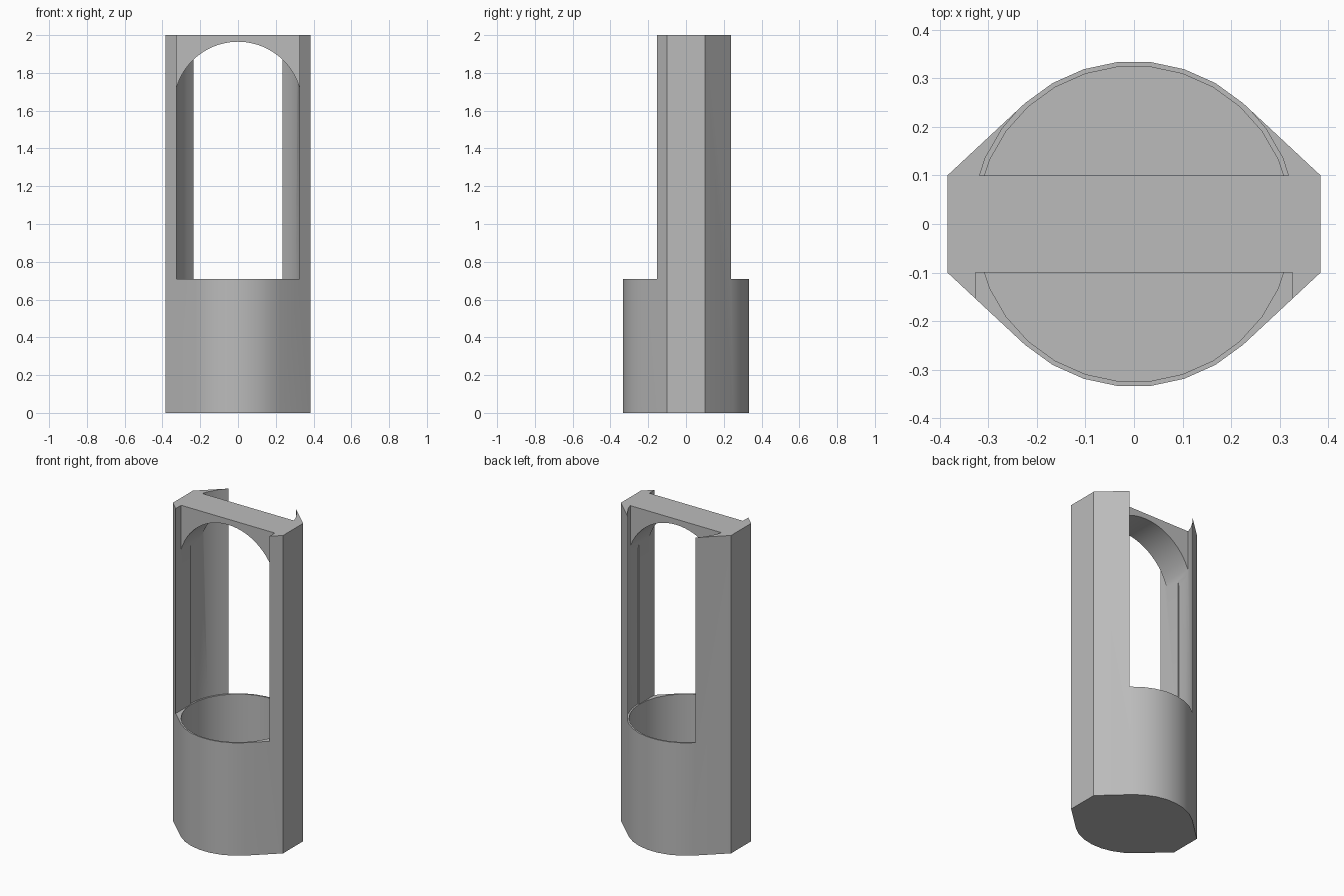
import bpy
import bmesh
from math import cos, sin, radians, asin, pi
from mathutils import Vector

if "Cube" in bpy.data.objects:
    bpy.data.objects.remove(bpy.data.objects["Cube"], do_unlink=True)

grey = bpy.data.materials.new("plain grey")
grey.use_nodes = True
COLOUR = (0.5, 0.5, 0.5, 1)
grey.diffuse_color = COLOUR
grey.node_tree.nodes["Principled BSDF"].inputs["Base Color"].default_value = COLOUR

HEIGHT, RIM, FLOOR = 2.0, 0.71, 0.01
OUTER, INNER = 0.335, 0.325
BAR = 0.1


def prism(name, points, direction):
    """Closed prism: an outline of 3D points swept along a direction."""
    bm = bmesh.new()
    face = bm.faces.new([bm.verts.new(p) for p in points])
    swept = bmesh.ops.extrude_face_region(bm, geom=[face])
    verts = [v for v in swept["geom"] if isinstance(v, bmesh.types.BMVert)]
    bmesh.ops.translate(bm, verts=verts, vec=Vector(direction))
    bmesh.ops.recalc_face_normals(bm, faces=bm.faces)
    mesh = bpy.data.meshes.new(name)
    bm.to_mesh(mesh)
    bm.free()
    mesh.materials.append(grey)
    obj = bpy.data.objects.new(name, mesh)
    bpy.context.collection.objects.link(obj)
    return obj


def upright(name, outline, bottom, top):
    return prism(name, [(x, y, bottom) for x, y in outline], (0, 0, top - bottom))


def arc(radius, start, stop, step=12):
    return [(radius * cos(radians(a)), radius * sin(radians(a)))
            for a in range(start, stop + 1, step)]


def mirrored(half):
    """Complete a right-hand outline, listed front to back, across x = 0."""
    return half + [(-x, y) for x, y in reversed(half)]


def combine(target, tool, operation):
    mod = target.modifiers.new(operation, 'BOOLEAN')
    mod.operation, mod.solver, mod.object = operation, 'EXACT', tool
    bpy.context.view_layer.objects.active = target
    bpy.ops.object.modifier_apply(modifier=mod.name)
    bpy.data.objects.remove(tool, do_unlink=True)


# Outer shell: round front and back with flat-sided shoulders
back = [(0.384, BAR)] + arc(OUTER, 48, 84)
front = [(x, -y) for x, y in reversed(back)]
body = upright("holder_body", mirrored(front + back), 0, HEIGHT)

# Square opening in front, round opening behind, both above the rim
opening = [(0.326, -1), (0.326, 0)] + arc(OUTER, 0, 36) + [(0.234, 0.24), (0.234, 1)]
combine(body, upright("opening_cutter", mirrored(opening), RIM, HEIGHT + 0.5), 'DIFFERENCE')

# Round cup in the base
combine(body, upright("cup_cutter", arc(INNER, 0, 348), FLOOR, RIM + 0.1), 'DIFFERENCE')

# Arched bridge across the top
ARCH, CROWN, HALF = 0.34, 1.965, 0.3345
limit = asin(HALF / ARCH)
SEGMENTS = 28
profile = [(-HALF, HEIGHT), (HALF, HEIGHT)]
for i in range(SEGMENTS + 1):
    a = limit * (1 - 2 * i / SEGMENTS)
    profile.append((ARCH * sin(a), CROWN - ARCH + ARCH * cos(a)))
bridge = prism("bridge", [(x, -BAR, z) for x, z in profile], (0, 2 * BAR, 0))
combine(body, bridge, 'UNION')

bpy.ops.object.select_all(action='DESELECT')
body.select_set(True)
bpy.context.view_layer.objects.active = body
bpy.ops.object.shade_smooth_by_angle(angle=pi / 6)
